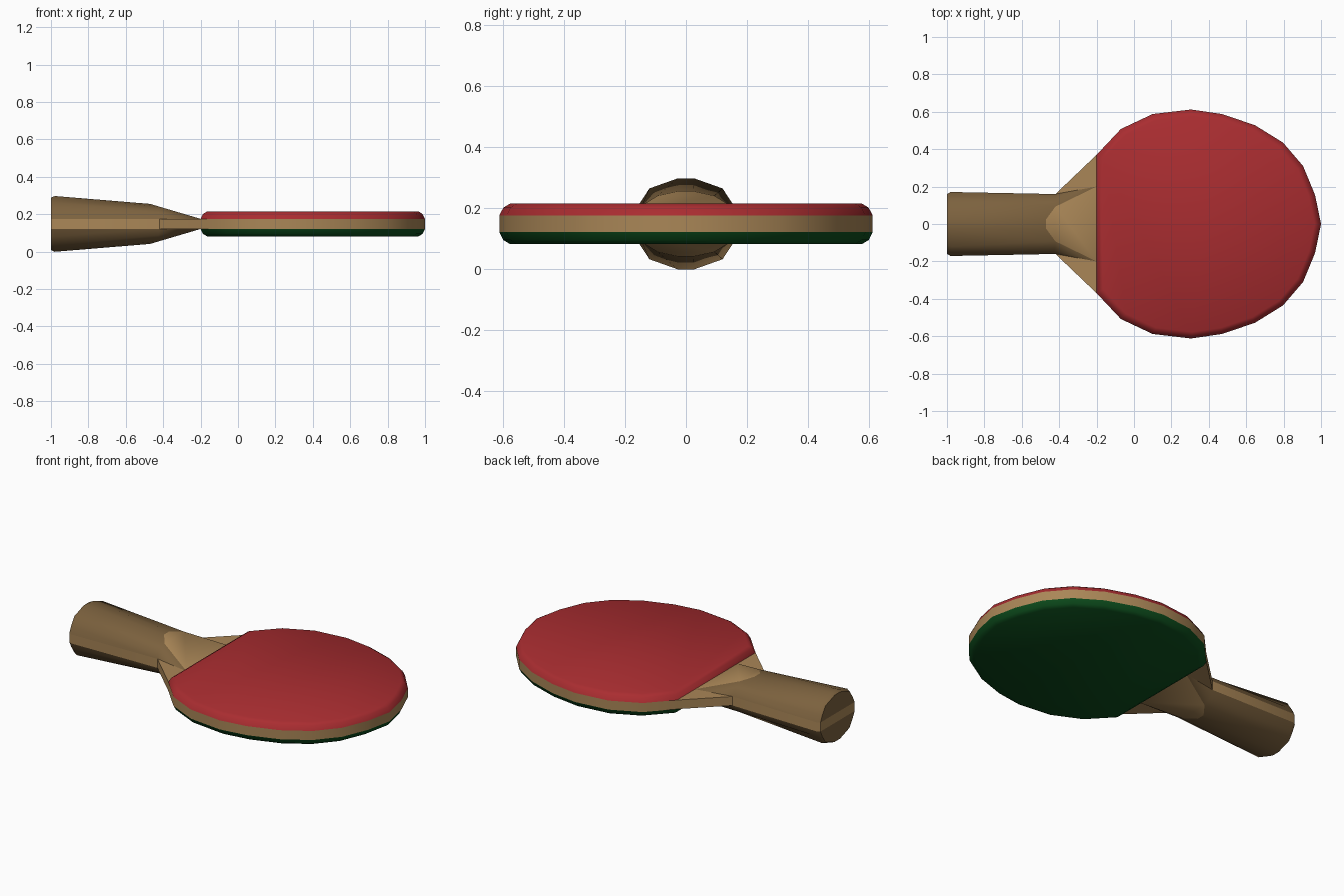
import bpy, bmesh
from mathutils import Vector

if "Cube" in bpy.data.objects:
    bpy.data.objects.remove(bpy.data.objects["Cube"])

MID = 0.148          # mid height of the bat
WOOD, RUBBER = 0.027, 0.066   # half thicknesses


def material(name, rgb):
    m = bpy.data.materials.new(name)
    m.diffuse_color = (*rgb, 1)
    m.use_nodes = True
    m.node_tree.nodes["Principled BSDF"].inputs["Base Color"].default_value = m.diffuse_color
    return m


def make(name, verts, faces, mats, slots=None, angle=40):
    me = bpy.data.meshes.new(name)
    me.from_pydata([Vector(v) + Vector((0, 0, MID)) for v in verts], [], faces)
    for m in mats:
        me.materials.append(m)
    if slots:
        me.polygons.foreach_set("material_index", slots)
    bm = bmesh.new()
    bm.from_mesh(me)
    bmesh.ops.recalc_face_normals(bm, faces=bm.faces)
    bm.to_mesh(me)
    bm.free()
    ob = bpy.data.objects.new(name, me)
    bpy.context.collection.objects.link(ob)
    bpy.ops.object.select_all(action='DESELECT')
    ob.select_set(True)
    bpy.context.view_layer.objects.active = ob
    bpy.ops.object.shade_smooth_by_angle(angle=angle * 3.14159 / 180)
    return ob


def loft(rings):
    """Closed solid through equal-length rings."""
    n = len(rings[0])
    verts = [p for r in rings for p in r]
    faces = [(k * n + i, k * n + (i + 1) % n, (k + 1) * n + (i + 1) % n, (k + 1) * n + i)
             for k in range(len(rings) - 1) for i in range(n)]
    faces += [tuple(range(n)), tuple(range(len(verts) - n, len(verts)))]
    return verts, faces


def mirrored(half):
    return half + [(x, -y) for x, y in reversed(half) if y > 0]


red = material("red_rubber", (0.40, 0.026, 0.030))
green = material("green_rubber", (0.004, 0.075, 0.012))
wood = material("light_wood", (0.40, 0.24, 0.095))
grip = material("handle_wood", (0.20, 0.12, 0.048))

# Half outline of the round head, tip to neck
head = [(1, 0), (.968, .155), (.904, .31), (.797, .435), (.647, .528), (.47, .588),
        (.305, .612), (.10, .588), (-.07, .508), (-.20, .37)]

# Wooden core running from the head through the handle
core = mirrored(head + [(-.42, .16), (-.98, .171), (-1, .16)])
make("blade_core", *loft([[(x, y, z) for x, y in core] for z in (-WOOD, WOOD)]), [wood], angle=30)

# Rubber sheets with rounded rims
sheet = mirrored(head)


def sheet_ring(inset, z):
    s = 1 - inset / 0.6
    return [(.4 + (x - .4) * s, y * s, z) for x, y in sheet]


for name, side, mat in (("red_rubber_sheet", 1, red), ("green_rubber_sheet", -1, green)):
    rings = [sheet_ring(d, side * z) for d, z in ((0, WOOD), (.013, .053), (.034, RUBBER))]
    make(name, *loft(rings), [mat])

# Handle scales: faceted half rounds ending in a slanted cut
section = [(.171, .027), (.152, .067), (.12, .116), (.027, .149)]
front = [(-.42, .16, .027), (-.425, .145, .060), (-.42, .093, .092), (-.47, .025, .107)]


def row(pts):
    return pts + [(x, -y, z) for x, y, z in reversed(pts)]


rows = [row([(-1, y * .94, WOOD + (z - WOOD) * .92) for y, z in section]),
        row([(-.98, y, z) for y, z in section]),
        row(front)]
for name, side in (("upper_handle_scale", 1), ("lower_handle_scale", -1)):
    verts = [p for r in rows for p in r] + [(-.2, .2, WOOD), (-.2, -.2, WOOD)]
    faces = [(k * 8 + i, k * 8 + i + 1, k * 8 + i + 9, k * 8 + i + 8)
             for k in range(2) for i in range(7)]
    faces += [tuple(range(8)),                             # butt end
              (16, 17, 24), (17, 18, 24), (23, 22, 25), (22, 21, 25),   # neck sides
              (0, 8, 15, 7), (8, 16, 23, 15), (16, 24, 25, 23)]         # underside
    faces += [(18, 19, 20, 21), (18, 21, 25, 24)]          # slanted cut
    slots = [0] * (len(faces) - 2) + [1, 1]
    make(name, [(x, y, z * side) for x, y, z in verts], faces, [grip, wood], slots)
